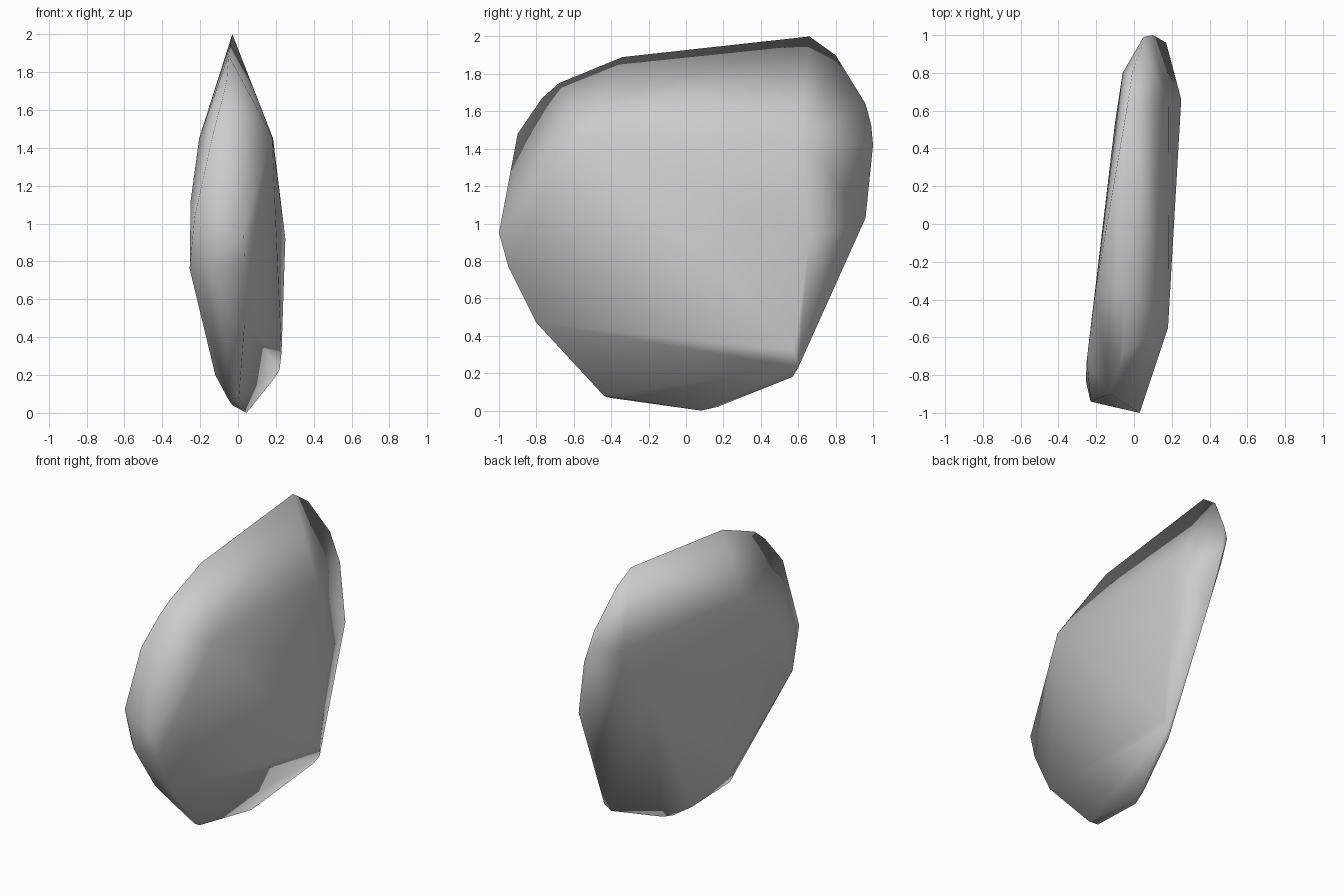
import bpy, bmesh

# Rim of the slab, followed around the side outline (x, y, z)
rim = [
    (0.03, -1.0, 0.95), (0.035, -0.95, 0.77), (0.035, -0.8, 0.47),
    (0.005, -0.44, 0.08), (-0.05, -0.42, 0.07), (0.045, 0.08, 0.0),
    (0.06, 0.17, 0.02), (0.19, 0.57, 0.18), (0.22, 0.6, 0.23),
    (0.17, 0.96, 1.03), (0.1, 1.0, 1.42), (0.05, 0.99, 1.53),
    (0.05, 0.96, 1.64), (-0.01, 0.8, 1.9), (-0.03, 0.66, 2.0),
    (-0.05, -0.34, 1.89), (-0.06, -0.68, 1.75), (-0.08, -0.77, 1.67),
    (-0.13, -0.9, 1.48),
]
# Corners of the broad right-hand face
right_face = [
    (0.18, -0.55, 1.46), (0.185, 0.62, 1.45), (0.25, 0.66, 0.92),
    (0.23, 0.58, 0.32),
]
# Corners of the broad left-hand face, its front bevel and its underside
left_face = [
    (-0.23, -0.94, 1.03), (-0.25, -0.72, 1.12), (-0.255, -0.83, 0.76),
    (-0.205, -0.36, 1.45), (-0.15, -0.95, 0.77), (-0.09, -0.8, 0.47),
    (-0.19, -0.68, 0.54), (-0.12, -0.38, 0.2), (-0.03, -0.02, 0.04),
    (-0.06, 0.8, 1.47), (-0.1, 0.54, 1.08),
]

# Rock slab: convex hull of the corners
bm = bmesh.new()
for p in rim + right_face + left_face:
    bm.verts.new(p)
hull = bmesh.ops.convex_hull(bm, input=bm.verts[:])
loose = {g for g in hull["geom_interior"] + hull["geom_unused"]
         if isinstance(g, bmesh.types.BMVert)}
bmesh.ops.delete(bm, geom=list(loose), context='VERTS')
bmesh.ops.recalc_face_normals(bm, faces=bm.faces[:])

# Smooth shading all over
for face in bm.faces:
    face.smooth = True

mesh = bpy.data.meshes.new("rock_slab")
bm.to_mesh(mesh)
bm.free()
rock = bpy.data.objects.new("rock_slab", mesh)
bpy.context.collection.objects.link(rock)
